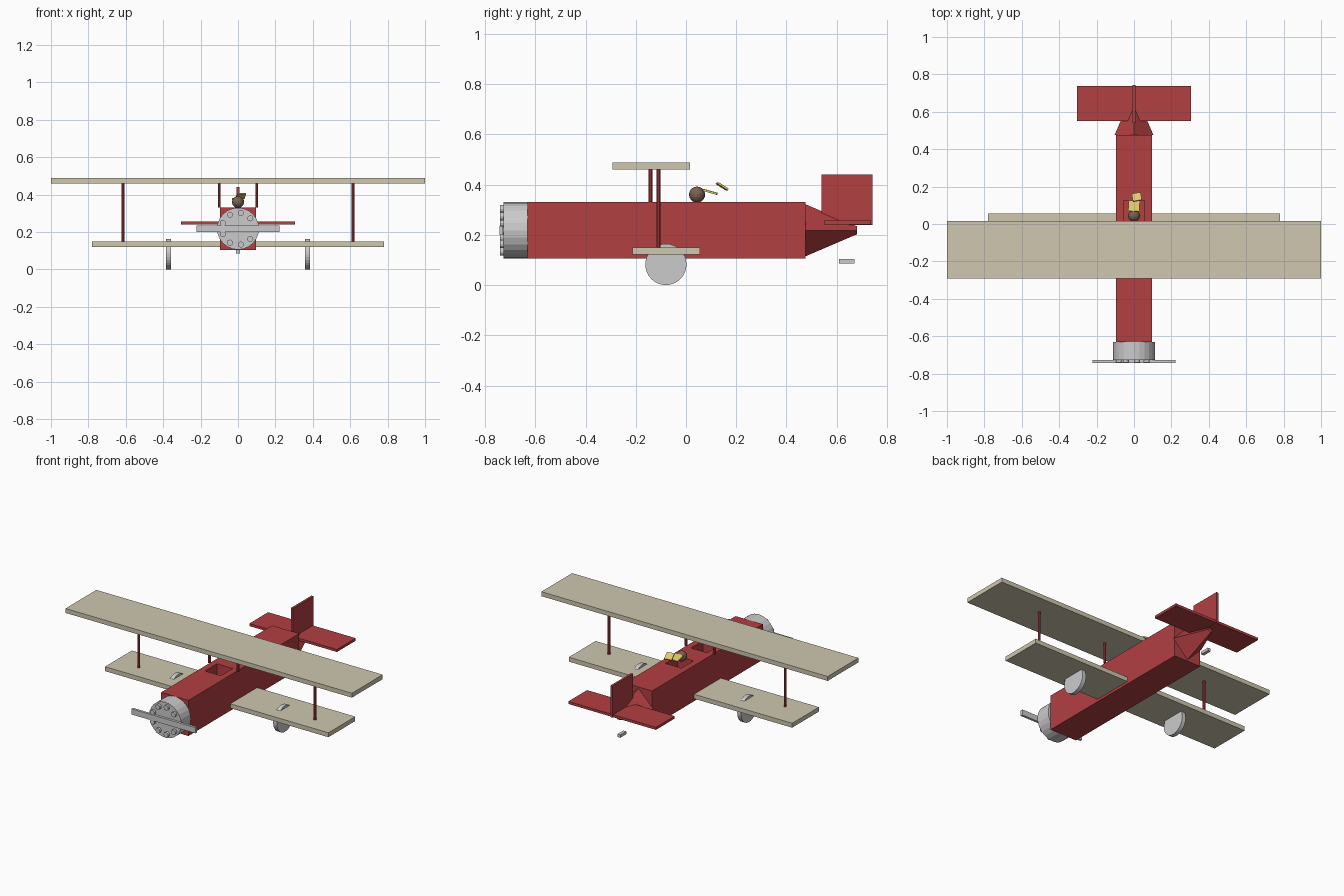
import bpy, math
from mathutils import Matrix

if "Cube" in bpy.data.objects:
    bpy.data.objects.remove(bpy.data.objects["Cube"])

def material(name, r, g, b):
    m = bpy.data.materials.new(name)
    m.diffuse_color = (r, g, b, 1)
    m.use_nodes = True
    m.node_tree.nodes["Principled BSDF"].inputs["Base Color"].default_value = m.diffuse_color
    return m

RED = material("red paint", 0.45, 0.05, 0.055)
CREAM = material("cream canvas", 0.62, 0.57, 0.43)
BROWN = material("brown leather", 0.2, 0.12, 0.08)
YELLOW = material("yellow cloth", 0.75, 0.58, 0.15)

def finish(name, mat):
    ob = bpy.context.object
    ob.name = name
    if mat:
        ob.data.materials.append(mat)
    return ob

def box(name, x, y, z, mat=None, rot=(0, 0, 0)):
    """Box from (min, max) ranges on each axis, turned about its centre."""
    mid = [(a + b) / 2 for a, b in (x, y, z)]
    bpy.ops.mesh.primitive_cube_add(size=1, location=mid, rotation=rot)
    ob = finish(name, mat)
    ob.data.transform(Matrix.Diagonal((x[1] - x[0], y[1] - y[0], z[1] - z[0], 1)))
    return ob

def rod(name, r, length, loc, axis="Z", mat=None, sides=24):
    rot = {"X": (0, math.pi / 2, 0), "Y": (math.pi / 2, 0, 0), "Z": (0, 0, 0)}[axis]
    bpy.ops.mesh.primitive_cylinder_add(vertices=sides, radius=r, depth=length,
                                        location=loc, rotation=rot)
    return finish(name, mat)

# fuselage with two open cockpits
fuselage = box("fuselage", (-0.095, 0.095), (-0.63, 0.475), (0.105, 0.33), RED)
for name, y in (("front_cockpit", (-0.25, -0.13)), ("rear_cockpit", (0.005, 0.125))):
    cutter = box(name + "_cutter", (-0.056, 0.056), y, (0.24, 0.4))
    cutter.hide_render = True
    cutter.display_type = 'WIRE'
    cut = fuselage.modifiers.new(name, 'BOOLEAN')
    cut.object = cutter
    cut.operation = 'DIFFERENCE'
    cut.solver = 'EXACT'
    bpy.context.view_layer.objects.active = fuselage
    bpy.ops.object.modifier_apply(modifier=name)
    bpy.data.objects.remove(cutter)

# four-sided tail cone, standing on its edge
bpy.ops.mesh.primitive_cone_add(vertices=4, radius1=0.104, radius2=0.016, depth=0.205,
                                location=(0, 0.5775, 0.218), rotation=(-math.pi / 2, 0, 0))
finish("tail_cone", RED)

# tail surfaces and skid
box("tailplane", (-0.306, 0.306), (0.55, 0.737), (0.241, 0.257), RED)
box("tail_fin", (-0.007, 0.007), (0.54, 0.743), (0.24, 0.44), RED)
box("tail_skid", (-0.01, 0.01), (0.61, 0.67), (0.086, 0.104))

# wings
box("upper_wing", (-1, 1), (-0.292, 0.015), (0.46, 0.488), CREAM)
box("lower_wing", (-0.78, 0.78), (-0.212, 0.055), (0.121, 0.149), CREAM)

# mirrored struts and wheels
for side, s in (("left", -1), ("right", 1)):
    rod(side + "_outer_strut", 0.008, 0.33, (s * 0.615, -0.11, 0.305), mat=RED, sides=10)
    rod(side + "_inner_strut", 0.008, 0.14, (s * 0.1, -0.142, 0.4), mat=RED, sides=10)
    rod(side + "_wheel", 0.082, 0.026, (s * 0.372, -0.08, 0.082), "X", sides=32)

# engine cowl, ring of cylinders and propeller
rod("engine_cowl", 0.112, 0.096, (0, -0.678, 0.218), "Y")
for i in range(9):
    a = math.radians(40 * i)
    rod(f"engine_cylinder_{i + 1}", 0.016, 0.016,
        (0.086 * math.cos(a), -0.733, 0.218 + 0.086 * math.sin(a)), "Y", sides=12)
box("propeller", (-0.223, 0.223), (-0.743, -0.728), (0.199, 0.235))
# small vertical stubs of the crossed blade
# pilot head and blowing scarf
bpy.ops.mesh.primitive_uv_sphere_add(segments=16, ring_count=10, radius=0.032,
                                     location=(0, 0.044, 0.36))
finish("pilot_head", BROWN)
box("scarf_near", (-0.03, 0.03), (0.067, 0.125), (0.367, 0.375), YELLOW,
    (math.radians(-16), 0, math.radians(-3)))
box("scarf_far", (-0.009, 0.039), (0.12, 0.168), (0.389, 0.397), YELLOW,
    (math.radians(-32), 0, math.radians(10)))
